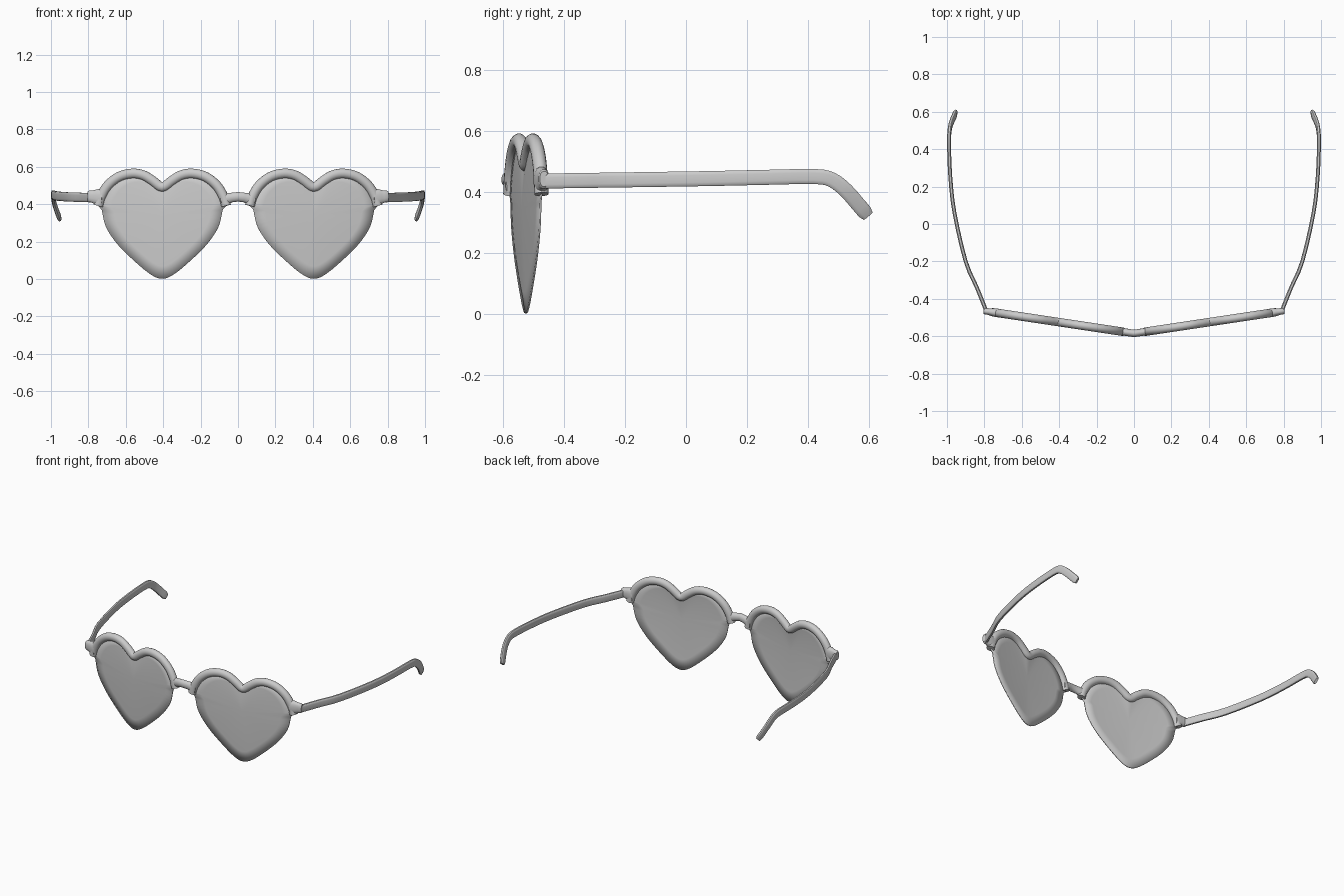
import bpy, bmesh, math
from mathutils import Vector

cube = bpy.data.objects.get("Cube")
if cube:
    bpy.data.objects.remove(cube)

CENTRE = 0.405            # x of each lens centre
DEPTH = Vector((-0.15, 1, 0)).normalized()


def front(x, z, out=0.0):
    """Point on the slightly swept-back front plane."""
    return Vector((x, -0.585 + 0.15 * abs(x) - out, z))


def smooth_path(pts, steps):
    """Catmull-Rom curve through the points."""
    pts = [Vector(p) for p in pts]
    ext = [2 * pts[0] - pts[1]] + pts + [2 * pts[-1] - pts[-2]]
    out = []
    for a, b, c, d in zip(ext, ext[1:], ext[2:], ext[3:]):
        for i in range(steps):
            t = i / steps
            out.append(0.5 * (2 * b + (c - a) * t + (2 * a - 5 * b + 4 * c - d) * t**2
                              + (3 * b - a - 3 * c + d) * t**3))
    return out + [pts[-1]]


def finish(name, bm, mirror=True, angle=40):
    bmesh.ops.recalc_face_normals(bm, faces=bm.faces)
    mesh = bpy.data.meshes.new(name)
    bm.to_mesh(mesh)
    bm.free()
    obj = bpy.data.objects.new(name, mesh)
    bpy.context.collection.objects.link(obj)
    if mirror:
        obj.modifiers.new("Mirror", "MIRROR").use_mirror_merge = False
    bpy.ops.object.select_all(action="DESELECT")
    obj.select_set(True)
    bpy.context.view_layer.objects.active = obj
    bpy.ops.object.shade_smooth_by_angle(angle=math.radians(angle))
    return obj


def sweep(name, path, sizes, side, sides=16, power=1.0, mirror=True):
    """Sweep a rounded section; sizes are (half depth, half height) per point."""
    bm = bmesh.new()
    rings = []
    for i, p in enumerate(path):
        tangent = (path[min(i + 1, len(path) - 1)] - path[max(i - 1, 0)]).normalized()
        across = (side - tangent * side.dot(tangent)).normalized()
        up = tangent.cross(across)
        w, h = sizes[i]
        ring = []
        for k in range(sides):
            a = math.tau * (k + 0.5) / sides
            c, s = math.cos(a), math.sin(a)
            ring.append(bm.verts.new(p + across * math.copysign(abs(c) ** power, c) * w
                                     + up * math.copysign(abs(s) ** power, s) * h))
        rings.append(ring)
    for r, q in zip(rings, rings[1:]):
        for k in range(sides):
            n = (k + 1) % sides
            bm.faces.new((r[k], r[n], q[n], q[k]))
    bm.faces.new(rings[0])
    bm.faces.new(rings[-1])
    return finish(name, bm, mirror)


# Heart outline: upper half carries the rim, lower half is bare lens
upper = [(0, 0.492), (0.05, 0.525), (0.10, 0.555), (0.16, 0.565), (0.23, 0.548),
         (0.29, 0.502), (0.327, 0.442), (0.342, 0.392)]
lower = [(0.323, 0.37), (0.30, 0.278), (0.238, 0.185), (0.147, 0.095), (0.06, 0.024), (0, 0.002)]


def both_sides(half):
    return [(-u, z) for u, z in reversed(half[1:])] + half


# Rim over the top of each lens
rim_path = smooth_path([front(CENTRE + u, z) for u, z in both_sides(upper)], 4)
sweep("rim", rim_path, [(0.023, 0.026)] * len(rim_path), DEPTH)

# Gently domed lens
edge_top = smooth_path([(u, z, 0) for u, z in both_sides(upper)], 4)
edge_low = smooth_path([(u, z, 0) for u, z in lower + [(-u, z) for u, z in lower[-2::-1]]], 4)
edge = edge_top + edge_low
bm = bmesh.new()
mid = Vector((0, 0.34, 0))
rings = []
for s in (1, 0.8, 0.6, 0.4, 0.2):
    loop = [mid.lerp(p, s) for p in edge]
    rings.append([bm.verts.new(front(CENTRE + p.x, p.y, 0.01 * (1 - s * s))) for p in loop])
hub = bm.verts.new(front(CENTRE, mid.y, 0.01))
count = len(edge)
for k in range(count):
    n = (k + 1) % count
    for r, q in zip(rings, rings[1:]):
        bm.faces.new((r[k], r[n], q[n], q[k]))
    bm.faces.new((rings[-1][k], rings[-1][n], hub))
lens = finish("lens", bm)
shell = lens.modifiers.new("Thickness", "SOLIDIFY")
shell.thickness = 0.006
shell.offset = 0

# Bridge between the rims
bridge = [(-0.09, 0.424), (-0.065, 0.428), (-0.035, 0.436), (0, 0.44),
          (0.035, 0.436), (0.065, 0.428), (0.09, 0.424)]
heights = (0.034, 0.032, 0.026, 0.026, 0.026, 0.032, 0.034)
sweep("bridge", [front(x, z) for x, z in bridge], [(0.02, h) for h in heights],
      Vector((0, 1, 0)), mirror=False)

# Hinge block at each outer corner
hinge = [(0.725, 0.437, 0.045), (0.75, 0.438, 0.044), (0.765, 0.44, 0.038),
         (0.78, 0.441, 0.033), (0.797, 0.442, 0.032), (0.804, 0.442, 0.025)]
sweep("hinge", [front(x, z) for x, z, h in hinge],
      [(0.45 * h + 0.003, h) for x, z, h in hinge], DEPTH, power=0.8)

# Temple arm, bowed outwards and hooked down behind the ear
arm = [(0.786, -0.475, 0.435), (0.84, -0.34, 0.437), (0.9, -0.2, 0.439), (0.96, 0.06, 0.443),
       (0.982, 0.25, 0.447), (0.989, 0.42, 0.45), (0.988, 0.478, 0.439),
       (0.982, 0.523, 0.405), (0.968, 0.562, 0.361), (0.952, 0.596, 0.321)]
arm_path = smooth_path(arm, 3)
arm_sizes = [(0.0105, 0.025)] * (len(arm_path) - 1) + [(0.008, 0.019)]
sweep("temple_arm", arm_path, arm_sizes, Vector((1, 0, 0)), sides=12, power=0.55)
